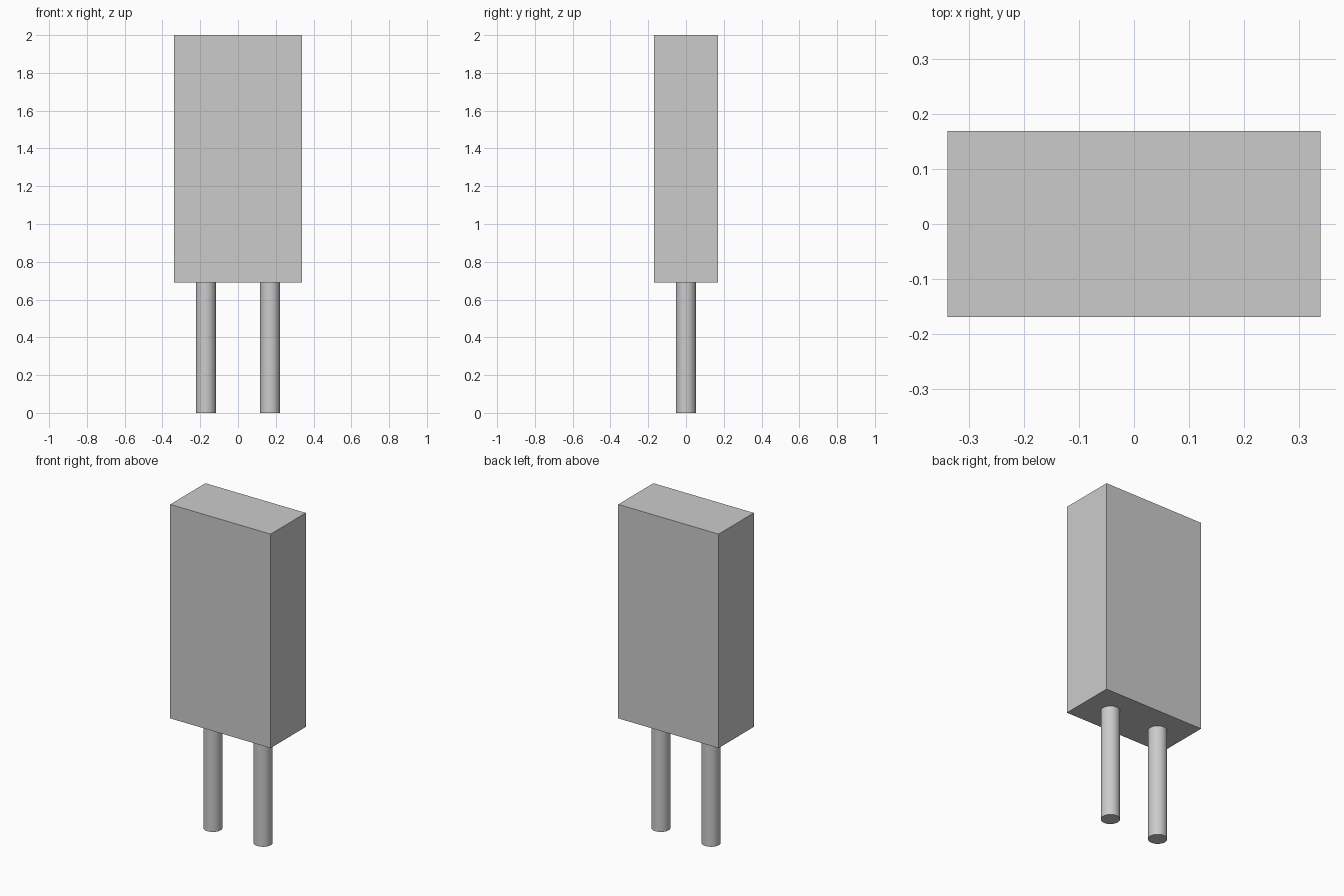
import bpy
import math

default_cube = bpy.data.objects.get("Cube")
if default_cube:
    bpy.data.objects.remove(default_cube, do_unlink=True)

BODY_SIZE = (0.68, 0.34, 1.31)
PIN_HEIGHT = 0.69
PIN_RADIUS = 0.053
PIN_OFFSET = 0.17

# One plain grey for all parts
grey = bpy.data.materials.new("plain_grey")
colour = (0.6, 0.6, 0.6, 1.0)
grey.use_nodes = True
grey.diffuse_color = colour
grey.node_tree.nodes["Principled BSDF"].inputs["Base Color"].default_value = colour


def finish(name):
    obj = bpy.context.object
    obj.name = name
    obj.data.name = name
    obj.data.materials.append(grey)
    return obj


# Rectangular body
bpy.ops.mesh.primitive_cube_add(size=1, location=(0, 0, PIN_HEIGHT + BODY_SIZE[2] / 2))
body = finish("body")
body.scale = BODY_SIZE
bpy.ops.object.transform_apply(location=False, rotation=False, scale=True)

# Two round pins below the body
for side, name in ((1, "left_pin"), (-1, "right_pin")):
    bpy.ops.mesh.primitive_cylinder_add(
        vertices=48, radius=PIN_RADIUS, depth=PIN_HEIGHT,
        location=(side * PIN_OFFSET, 0, PIN_HEIGHT / 2))
    finish(name)
    bpy.ops.object.shade_smooth_by_angle(angle=math.radians(30))
